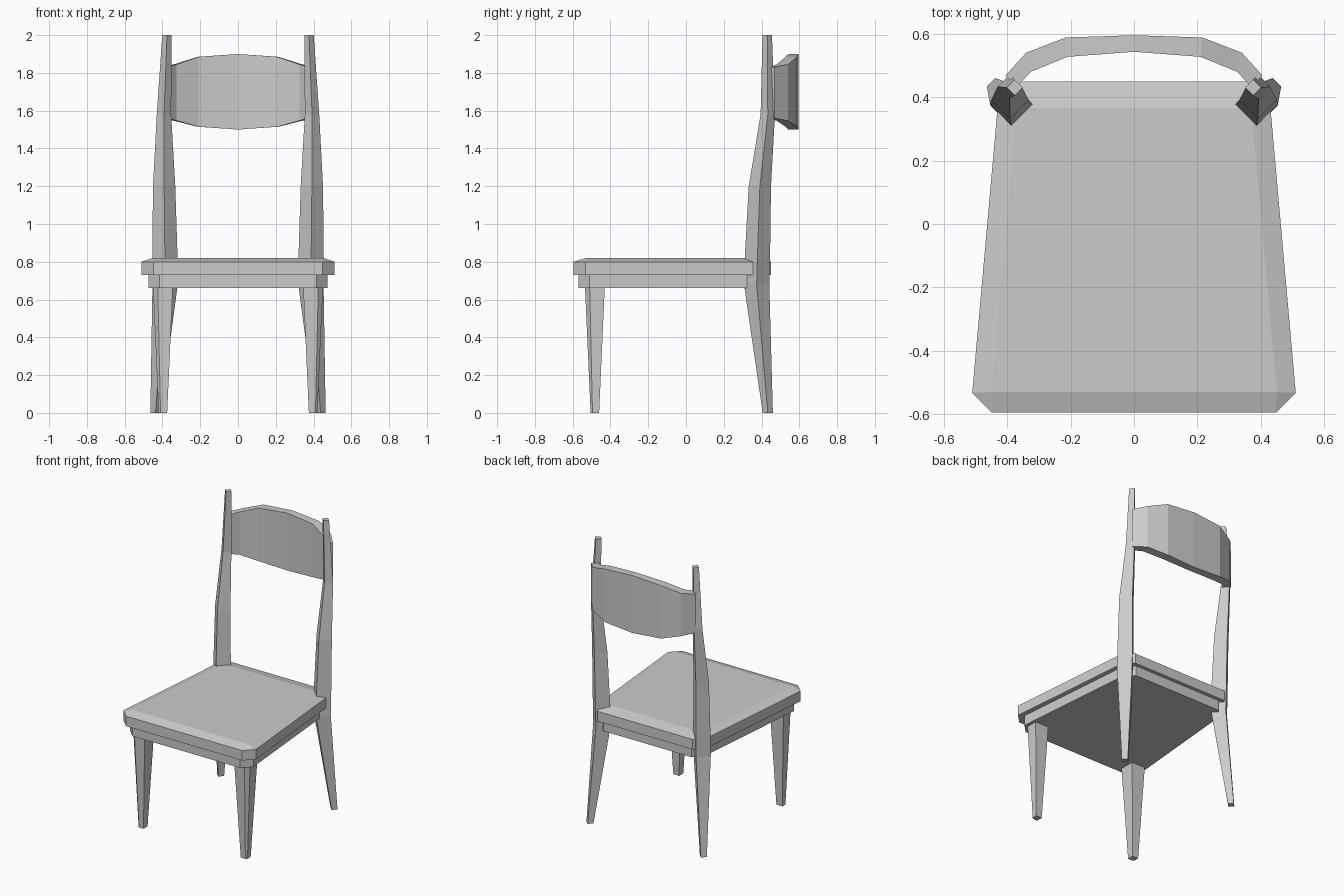
import bpy
import bmesh

if "Cube" in bpy.data.objects:
    bpy.data.objects.remove(bpy.data.objects["Cube"])

# Single plain grey finish
GREY = (0.6, 0.6, 0.6, 1)
grey = bpy.data.materials.new("plain_grey")
grey.use_nodes = True
grey.diffuse_color = GREY
grey.node_tree.nodes["Principled BSDF"].inputs["Base Color"].default_value = GREY


def loft(name, rings):
    """Skin equal-sized rings of points into a closed, flat-shaded solid."""
    bm = bmesh.new()
    loops = [[bm.verts.new(p) for p in ring] for ring in rings]
    n = len(loops[0])
    for a, b in zip(loops, loops[1:]):
        for i in range(n):
            j = (i + 1) % n
            bm.faces.new((a[i], a[j], b[j], b[i]))
    bm.faces.new(loops[0][::-1])
    bm.faces.new(loops[-1])
    bmesh.ops.remove_doubles(bm, verts=bm.verts, dist=0.0001)
    bmesh.ops.recalc_face_normals(bm, faces=bm.faces)
    mesh = bpy.data.meshes.new(name)
    bm.to_mesh(mesh)
    bm.free()
    mesh.materials.append(grey)
    obj = bpy.data.objects.new(name, mesh)
    bpy.context.collection.objects.link(obj)
    return obj


def slab_ring(front_x, front_y, back_x, back_y, cut, z):
    """Tapered outline with cut corners; side edges follow the taper."""
    half = [(front_x - cut, front_y), (front_x, front_y + cut),
            (back_x, back_y - cut * 1.3), (back_x - cut, back_y)]
    outline = half + [(-x, y) for x, y in reversed(half)]
    return [(x, y, z) for x, y in outline]


# Seat cushion: cut corners below, plain inset trapezoid on top
top_half = [(0.45, -0.53), (0.45, -0.53), (0.37, 0.365), (0.37, 0.365)]
top = top_half + [(-x, y) for x, y in reversed(top_half)]
loft("seat", [slab_ring(0.51, -0.595, 0.43, 0.45, 0.063, 0.73),
              slab_ring(0.51, -0.595, 0.43, 0.45, 0.063, 0.80),
              [(x, y, 0.82) for x, y in top]])

# Apron under the seat
loft("seat_apron", [slab_ring(0.475, -0.57, 0.40, 0.425, 0.06, z) for z in (0.66, 0.73)])


def front_leg_ring(s, x0, x1, y0, y1, cut, z):
    pts = [(x0, y0), (x1 - cut, y0), (x1, y0 + cut), (x1, y1), (x0, y1)]
    return [(s * x, y, z) for x, y in pts]


def diamond(s, cx, cy, r, z):
    pts = [(cx, cy - r), (cx + r, cy), (cx, cy + r), (cx - r, cy)]
    return [(s * x, y, z) for x, y in pts]


# Rear posts: height, centre x, centre y, half diagonal
POST = [(0, 0.437, 0.433, 0.027), (0.68, 0.386, 0.374, 0.067),
        (0.82, 0.387, 0.378, 0.067), (1.2, 0.391, 0.391, 0.059),
        (1.58, 0.392, 0.433, 0.038), (2.0, 0.376, 0.43, 0.025)]

for side, s in (("left", 1), ("right", -1)):
    # Tapered front leg with its outer corner cut
    loft("front_leg_" + side, [
        front_leg_ring(s, 0.375, 0.42, -0.505, -0.46, 0.01, 0),
        front_leg_ring(s, 0.345, 0.45, -0.535, -0.43, 0.025, 0.67)])
    # Bent rear leg and back post in one piece
    loft("rear_post_" + side, [diamond(s, cx, cy, r, z) for z, cx, cy, r in POST])

# Curved back rest: inner x, inner y, outer x, outer y, low z, high z
REST = [(0.0, 0.543, 0.0, 0.595, 1.5, 1.9), (0.21, 0.527, 0.215, 0.588, 1.515, 1.885),
        (0.325, 0.48, 0.34, 0.54, 1.547, 1.845), (0.372, 0.43, 0.405, 0.468, 1.56, 1.83)]
stations = [(-a, b, -c, d, e, f) for a, b, c, d, e, f in REST[:0:-1]] + REST
loft("back_rest", [[(ix, iy, lo), (ox, oy, lo), (ox, oy, hi), (ix, iy, hi)]
                   for ix, iy, ox, oy, lo, hi in stations])
